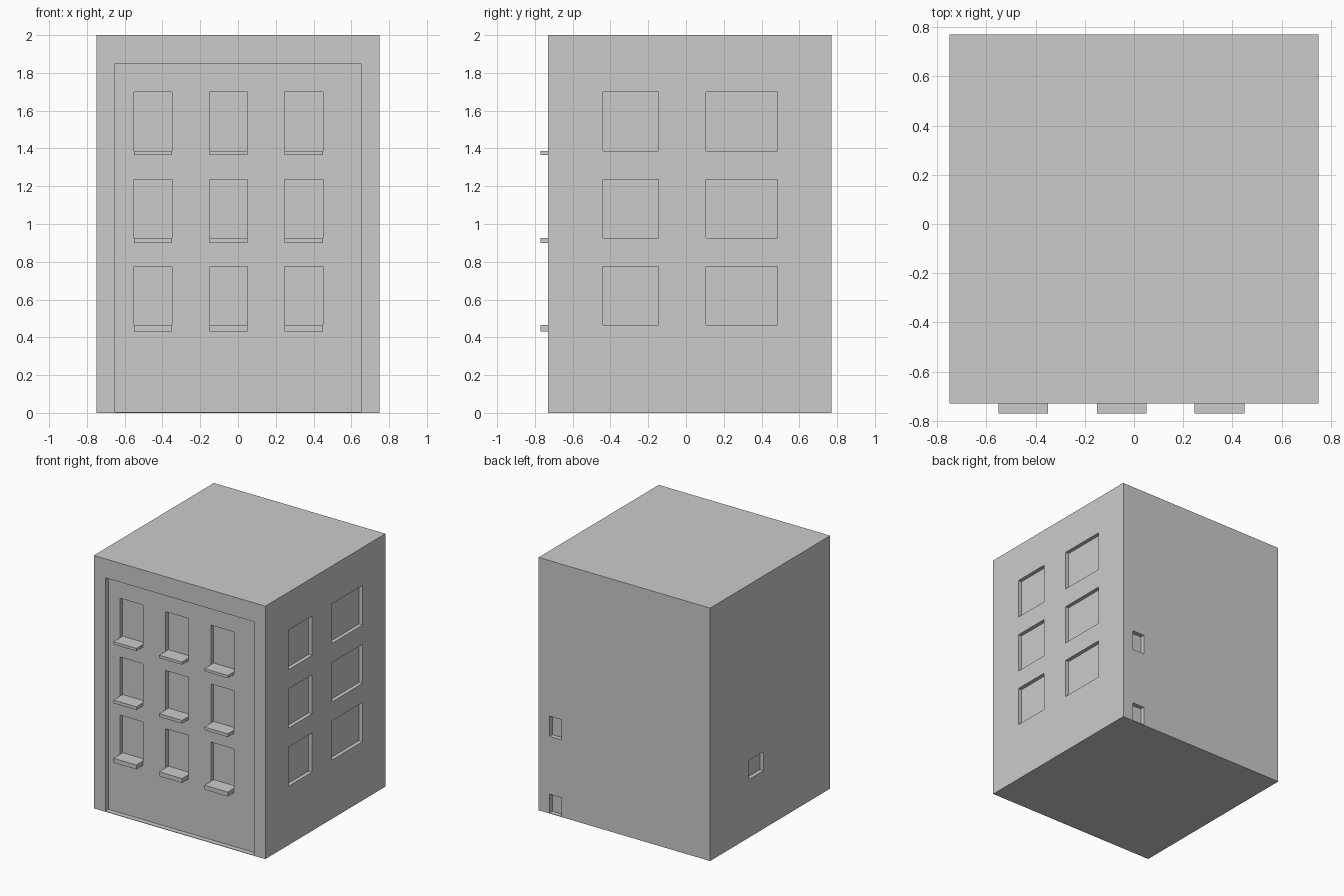
import bpy, bmesh

if "Cube" in bpy.data.objects:
    bpy.data.objects.remove(bpy.data.objects["Cube"])


def add_box(bm, x, y, z):
    """Axis-aligned box from three (min, max) ranges."""
    verts = bmesh.ops.create_cube(bm, size=1)["verts"]
    for v in verts:
        v.co = [r[0] if c < 0 else r[1] for c, r in zip(v.co, (x, y, z))]


def boxes(name, ranges):
    bm = bmesh.new()
    for x, y, z in ranges:
        add_box(bm, x, y, z)
    mesh = bpy.data.meshes.new(name)
    bm.to_mesh(mesh)
    bm.free()
    obj = bpy.data.objects.new(name, mesh)
    bpy.context.collection.objects.link(obj)
    return obj


def carve(target, name, ranges):
    """Cut boxes out of the target, then discard the cutter."""
    cutter = boxes(name, ranges)
    cutter.hide_render = True
    mod = target.modifiers.new(name, "BOOLEAN")
    mod.operation = "DIFFERENCE"
    mod.solver = "EXACT"
    mod.object = cutter
    bpy.context.view_layer.objects.active = target
    bpy.ops.object.modifier_apply(modifier=name)
    bpy.data.objects.remove(cutter)


FRONT, BACK, SIDE = -0.73, 0.77, 0.75
WALL = -0.69          # recessed front wall
OUT = 0.1             # cutter overshoot
FLOOR = 0.004

rows = [(0.465, 0.775), (0.925, 1.235), (1.387, 1.70)]
sill_bottoms = [0.43, 0.90, 1.365]
columns = [(-0.55, -0.35), (-0.15, 0.05), (0.245, 0.45)]
side_columns = [(-0.44, -0.145), (0.105, 0.485)]

# Building block with the shallow front panel recess
building = boxes("building", [((-SIDE, SIDE), (FRONT, BACK), (0, 2))])
carve(building, "front_recess",
      [((-0.65, 0.65), (FRONT - OUT, WALL), (FLOOR, 1.85))])

# Front, right, back and left openings
openings = [(c, (WALL - OUT, WALL + 0.035), r) for r in rows for c in columns]
openings += [((SIDE - 0.03, SIDE + OUT), c, r) for r in rows for c in side_columns]
openings += [((0.55, 0.655), (BACK - 0.035, BACK + OUT), z)
             for z in ((FLOOR, 0.153), (0.61, 0.77))]
openings.append(((-SIDE - OUT, -SIDE + 0.03), (0.105, 0.287), (0.46, 0.61)))
carve(building, "openings", openings)

# Window sills on the front
boxes("front_sills", [(c, (-0.77, WALL), (bottom, row[0]))
                      for row, bottom in zip(rows, sill_bottoms)
                      for c in columns])
